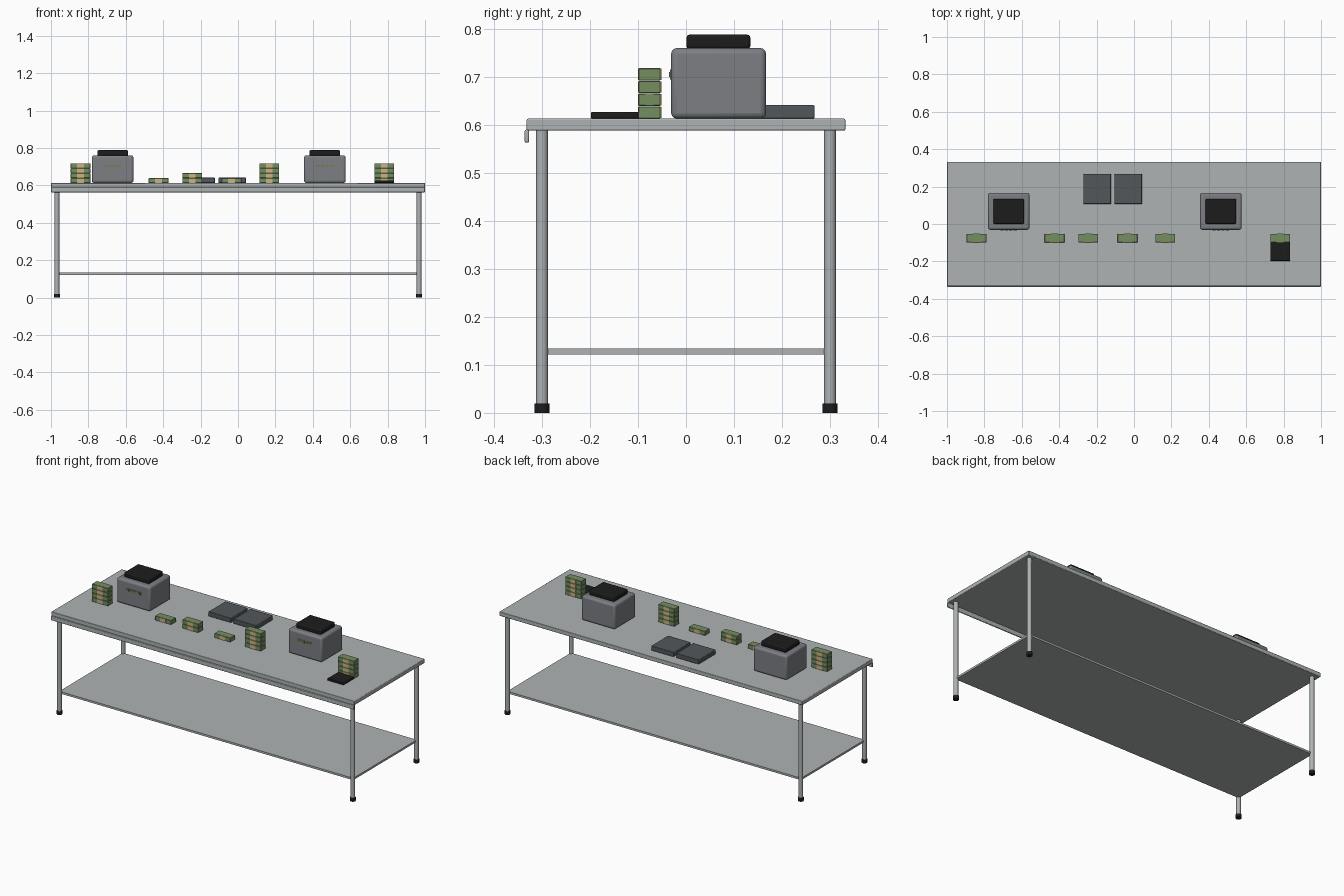
import bpy

cube = bpy.data.objects.get("Cube")
if cube:
    bpy.data.objects.remove(cube, do_unlink=True)


def material(name, color):
    mat = bpy.data.materials.new(name)
    mat.use_nodes = True
    rgba = (*color, 1)
    mat.diffuse_color = rgba
    mat.node_tree.nodes["Principled BSDF"].inputs["Base Color"].default_value = rgba
    return mat


STEEL = material("brushed steel", (0.42, 0.45, 0.45))
GREY = material("machine grey", (0.2, 0.21, 0.23))
SLATE = material("slate grey", (0.085, 0.095, 0.105))
BLACK = material("black rubber", (0.012, 0.012, 0.012))
GREEN = material("banknote green", (0.18, 0.27, 0.12))
TAN = material("paper band tan", (0.58, 0.46, 0.23))
DIGIT = material("display green", (0.13, 0.24, 0.05))


def box(name, x, y, z, mat, bevel=0.0, segments=1):
    """Box between (min, max) pairs on each axis, with optional rounded edges."""
    bpy.ops.mesh.primitive_cube_add(
        size=1, location=[(a + b) / 2 for a, b in (x, y, z)])
    ob = bpy.context.object
    ob.name = name
    ob.scale = [b - a for a, b in (x, y, z)]
    bpy.ops.object.transform_apply(location=False, rotation=False, scale=True)
    ob.data.materials.append(mat)
    if bevel:
        mod = ob.modifiers.new("rounded edges", "BEVEL")
        mod.width = bevel
        mod.segments = segments
        bpy.ops.object.shade_smooth_by_angle()
    return ob


def tube(name, x, y, z, radius, mat):
    bpy.ops.mesh.primitive_cylinder_add(
        vertices=20, radius=radius, depth=z[1] - z[0], location=(x, y, sum(z) / 2))
    ob = bpy.context.object
    ob.name = name
    ob.data.materials.append(mat)
    bpy.ops.object.shade_smooth_by_angle()
    return ob


# Table: top, front lip, lower shelf, legs and feet
TOP = 0.613
box("table_top", (-1, 1), (-0.332, 0.332), (0.588, TOP), STEEL, 0.003, 2)
box("front_lip", (-1, 1), (-0.336, -0.327), (0.563, 0.59), STEEL, 0.003, 2)
box("lower_shelf", (-0.97, 0.97), (-0.3, 0.3), (0.122, 0.134), STEEL)
for side, sx in (("left", 1), ("right", -1)):
    for end, sy in (("front", -1), ("back", 1)):
        tube(f"{end}_{side}_leg", sx * 0.968, sy * 0.3, (0.01, 0.59), 0.0125, STEEL)
        tube(f"{end}_{side}_foot", sx * 0.968, sy * 0.3, (0, 0.02), 0.016, BLACK)

# Counting machines: body, black hopper on top, display with digit dashes
for side, cx in (("right", -0.67), ("left", 0.464)):
    box(f"{side}_machine_body", (cx - 0.111, cx + 0.111), (-0.031, 0.167),
        (TOP, 0.76), GREY, 0.012, 3)
    box(f"{side}_machine_hopper", (cx - 0.082, cx + 0.082), (0.001, 0.134),
        (0.758, 0.788), BLACK, 0.006, 2)
    box(f"{side}_machine_display", (cx - 0.05, cx + 0.05), (-0.033, -0.03),
        (0.695, 0.715), GREY)
    for i in range(4):
        dx = cx - 0.036 + i * 0.024
        box(f"{side}_machine_digit_{i + 1}", (dx - 0.009, dx + 0.009),
            (-0.035, -0.032), (0.7, 0.71), DIGIT)

# Bundles of notes: stack centre and number of layers
LAYER = 0.0265
stacks = ((-0.842, 4), (-0.425, 1), (-0.245, 2), (-0.035, 1), (0.167, 4), (0.782, 4))
for n, (cx, layers) in enumerate(stacks, 1):
    for k in range(layers):
        z = TOP + k * LAYER
        box(f"note_bundle_{n}_{k + 1}", (cx - 0.053, cx + 0.053), (-0.099, -0.053),
            (z, z + LAYER - 0.0008), GREEN, 0.0015)
        box(f"paper_band_{n}_{k + 1}", (cx - 0.018, cx + 0.018), (-0.1005, -0.0515),
            (z + 0.001, z + LAYER - 0.002), TAN)

# Two slate trays towards the back
for side, x0 in (("right", -0.271), ("left", -0.105)):
    box(f"{side}_tray", (x0, x0 + 0.148), (0.107, 0.268), (TOP, 0.641), SLATE, 0.003, 2)

# Black pad at the front
box("black_pad", (0.729, 0.835), (-0.198, -0.066), (TOP, 0.627), BLACK, 0.003, 2)
